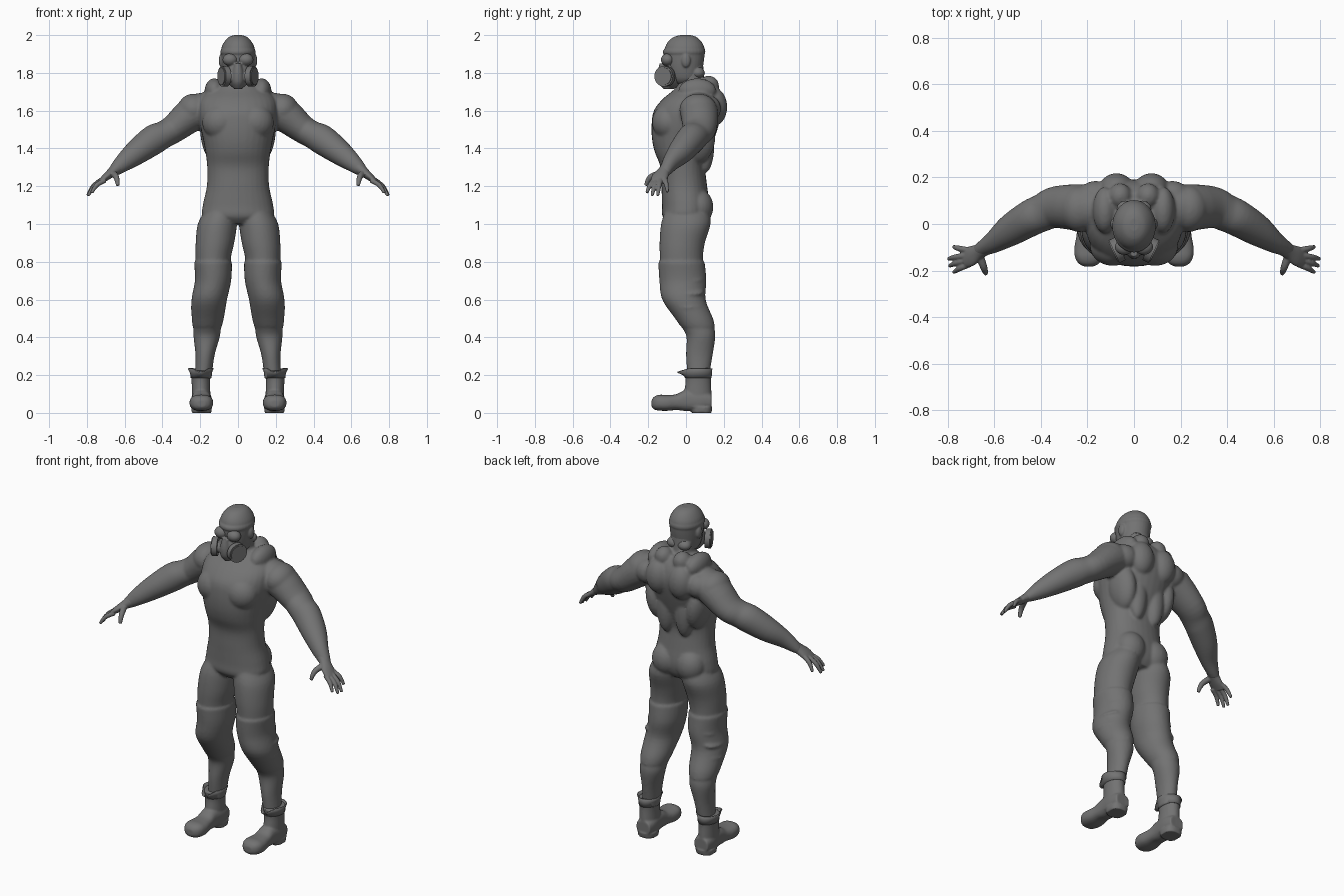
import bpy, bmesh, math
from mathutils import Vector, Matrix

grey = bpy.data.materials.new("suit_grey")
grey.diffuse_color = (0.17, 0.17, 0.17, 1)


def finish(name, bm, voxel=None, smooth=2):
    """Make an object; with a voxel size its parts fuse into one smooth skin."""
    mesh = bpy.data.meshes.new(name)
    bm.to_mesh(mesh)
    bm.free()
    mesh.materials.append(grey)
    ob = bpy.data.objects.new(name, mesh)
    bpy.context.collection.objects.link(ob)
    if voxel:
        rm = ob.modifiers.new("fuse", 'REMESH')
        rm.mode = 'VOXEL'
        rm.voxel_size = voxel
        rm.use_smooth_shade = True
        sm = ob.modifiers.new("relax", 'SMOOTH')
        sm.factor, sm.iterations = 0.5, smooth
    else:
        bpy.context.view_layer.objects.active = ob
        ob.select_set(True)
        bpy.ops.object.shade_smooth_by_angle(angle=math.radians(40))
        ob.select_set(False)
    return ob


def spline(rows, steps):
    """Catmull-Rom interpolation of section rows."""
    rows = [Vector(r) for r in rows]
    out = []
    for i in range(len(rows) - 1):
        a, b, c, d = rows[max(i - 1, 0)], rows[i], rows[i + 1], rows[min(i + 2, len(rows) - 1)]
        for k in range(steps):
            t = k / steps
            out.append(b + (c - a) * (0.5 * t) + (a * 2 - b * 5 + c * 4 - d) * (0.5 * t * t)
                       + (b * 3 - a - c * 3 + d) * (0.5 * t ** 3))
    return out + [rows[-1]]


def tube(bm, rows, u, axis=None, s=1, n=28, power=1.0, steps=4):
    """Loft through rows (x, y, z, radius along u, radius across); s=-1 mirrors in x."""
    pts = spline(rows, steps)
    rings = []
    for i, p in enumerate(pts):
        c = Vector(p[:3])
        t = Vector(axis) if axis else (Vector(pts[min(i + 1, len(pts) - 1)][:3])
                                       - Vector(pts[max(i - 1, 0)][:3])).normalized()
        w = Vector(u) - t * t.dot(Vector(u))
        w.normalize()
        v = t.cross(w)
        ring = []
        for k in range(n):
            a = 2 * math.pi * k / n
            ca, sa = math.cos(a), math.sin(a)
            q = (c + w * (p[3] * math.copysign(abs(ca) ** power, ca))
                 + v * (p[4] * math.copysign(abs(sa) ** power, sa)))
            ring.append(bm.verts.new((q.x * s, q.y, q.z)))
        rings.append(ring)
    faces = [bm.faces.new((r0[k], r0[(k + 1) % n], r1[(k + 1) % n], r1[k]))
             for r0, r1 in zip(rings, rings[1:]) for k in range(n)]
    faces += [bm.faces.new(rings[0]), bm.faces.new(rings[-1])]
    bmesh.ops.recalc_face_normals(bm, faces=faces)


def upright(bm, rows, s=1, grow=0.0, power=1.0, steps=4):
    """Vertical loft through rows (z, x, half width, front y, back y)."""
    tube(bm, [(x, (f + b) / 2, z, w + grow, (b - f) / 2 + grow) for z, x, w, f, b in rows],
         (1, 0, 0), (0, 0, 1), s, 32, power, steps)


def blob(bm, loc, size, s=1, tilt=0.0):
    m = (Matrix.Translation((loc[0] * s, loc[1], loc[2])) @ Matrix.Rotation(tilt * s, 4, 'Y')
         @ Matrix.Diagonal((*size, 1)))
    bmesh.ops.create_uvsphere(bm, u_segments=24, v_segments=16, radius=1, matrix=m)


# Body: torso, neck, muscles, legs and arms fused together
bm = bmesh.new()
upright(bm, [(1.0, 0, .10, -.09, .09), (1.04, 0, .185, -.125, .115), (1.1, 0, .186, -.127, .125),
             (1.2, 0, .165, -.13, .112), (1.3, 0, .163, -.135, .103), (1.38, 0, .172, -.165, .125),
             (1.45, 0, .185, -.18, .15), (1.53, 0, .203, -.182, .175), (1.6, 0, .21, -.17, .19),
             (1.66, 0, .20, -.125, .185), (1.71, 0, .15, -.065, .165), (1.75, 0, .08, -.03, .13)],
        power=0.92)
upright(bm, [(1.66, 0, .08, -.05, .12), (1.75, 0, .07, -.04, .1), (1.86, 0, .07, -.04, .09)])
leg = [(1.07, .09, .085, -.11, .12), (1.0, .109, .104, -.132, .13), (.9, .122, .102, -.14, .10),
       (.81, .132, .093, -.138, .09), (.7, .132, .09, -.135, .102), (.6, .152, .088, -.12, .098),
       (.5, .16, .079, -.052, .137), (.45, .163, .073, -.02, .15), (.4, .166, .069, .003, .155),
       (.3, .175, .05, .0, .14), (.18, .185, .045, .01, .12)]
arm = [(.13, .06, 1.62, .09, .08), (.23, .07, 1.59, .10, .093), (.335, .072, 1.508, .09, .076),
       (.39, .05, 1.475, .081, .072), (.445, .025, 1.447, .078, .079), (.53, -.027, 1.385, .068, .068),
       (.60, -.077, 1.33, .047, .051), (.65, -.105, 1.288, .034, .034), (.675, -.12, 1.268, .03, .022)]
for s in (1, -1):
    upright(bm, leg, s)
    # knee cover with an upper lip
    upright(bm, [(.797, .132, .092, -.139, .092), (.79, .132, .094, -.14, .094)] + leg[4:7]
            + [(.455, .163, .070, -.02, .147)], s, 0.006)
    # folds on the outside and back of the knee
    for z, x in ((.71, .165), (.64, .185), (.57, .192)):
        blob(bm, (x, .01, z), (.06, .085, .022), s, 0.25)
    tube(bm, arm, (0, 1, 0), s=s)
    blob(bm, (.235, .065, 1.605), (.085, .10, .085), s, 0.6)    # deltoid
    blob(bm, (.39, .04, 1.455), (.045, .06, .05), s, 0.7)       # upper arm
    blob(bm, (.09, -.095, 1.54), (.10, .085, .095), s, 0.2)     # chest
    blob(bm, (.135, .06, 1.46), (.062, .095, .14), s, 0.15)     # side of back
    blob(bm, (.075, .15, 1.62), (.075, .068, .10), s)           # shoulder blade
    blob(bm, (.06, .10, 1.42), (.055, .05, .15), s)             # lower back
    blob(bm, (.165, .12, 1.61), (.075, .065, .07), s)           # rear shoulder
    blob(bm, (.125, .06, 1.705), (.052, .10, .066), s)          # raised neck muscle
    blob(bm, (.06, .12, 1.73), (.05, .055, .055), s)
    blob(bm, (.08, .065, 1.09), (.085, .08, .095), s)           # buttock
finish("body", bm, 0.008, 4)

# Hands: palm, four fingers and a thumb
fingers = [((.703, -.172, 1.232), (.775, -.208, 1.165)), ((.715, -.155, 1.232), (.793, -.18, 1.15)),
           ((.72, -.135, 1.235), (.797, -.15, 1.15)), ((.712, -.112, 1.24), (.775, -.098, 1.17))]
for s, side in ((1, "left"), (-1, "right")):
    bm = bmesh.new()
    tube(bm, [(.635, -.10, 1.30, .034, .034), (.665, -.118, 1.276, .033, .026),
              (.70, -.138, 1.248, .043, .02), (.728, -.15, 1.224, .038, .013)], (0, 1, 0), s=s)
    for a, b in fingers:
        a, b = Vector(a), Vector(b)
        mid = (a + b) / 2 + Vector((.008, 0, .008))
        tube(bm, [(*a, .013, .013), (*mid, .0125, .0125), (*b, .008, .008)], (0, 1, 0), s=s, n=12)
    tube(bm, [(.665, -.13, 1.27, .018, .018), (.647, -.18, 1.253, .016, .016),
              (.64, -.202, 1.23, .013, .013), (.636, -.213, 1.203, .009, .009)], (1, 0, 0), s=s, n=12)
    finish(side + "_hand", bm, 0.004, 2)

# Boots: shaft, foot, heel block and a flared cuff
for s, side in ((1, "left"), (-1, "right")):
    bm = bmesh.new()
    upright(bm, [(.03, .193, .052, -.005, .135), (.1, .195, .049, -.01, .135),
                 (.17, .197, .049, -.002, .132), (.225, .197, .056, -.008, .136)], s)
    tube(bm, [(.193, .135, .06, .045, .04), (.193, .08, .065, .054, .055), (.194, .0, .066, .05, .056),
              (.194, -.05, .057, .053, .042), (.194, -.10, .053, .062, .042), (.194, -.14, .054, .06, .042),
              (.194, -.168, .052, .045, .034), (.194, -.182, .05, .022, .018)],
         (1, 0, 0), (0, -1, 0), s, power=0.8)
    upright(bm, [(0, .193, .052, .03, .135), (.03, .193, .055, .025, .14)], s, power=0.8)
    finish(side + "_boot", bm, 0.006, 2)

    bm = bmesh.new()
    rings = []
    for t in (0.0, 0.5, 1.0):
        ring = []
        for k in range(32):
            a = 2 * math.pi * k / 32
            front = max(0, -math.sin(a)) ** 6
            r = 1 + t * t * (0.05 + 0.25 * abs(math.cos(a)) ** 4 + 0.55 * front)
            ring.append(bm.verts.new((s * (.197 + .053 * r * math.cos(a)), .066 + .07 * r * math.sin(a),
                                      .185 + t * (.05 - .022 * front))))
        rings.append(ring)
    for r0, r1 in zip(rings, rings[1:]):
        for k in range(32):
            bm.faces.new((r0[k], r0[(k + 1) % 32], r1[(k + 1) % 32], r1[k]))
    bmesh.ops.recalc_face_normals(bm, faces=bm.faces)
    cuff = finish(side + "_boot_cuff", bm)
    cuff.modifiers.new("thickness", 'SOLIDIFY').thickness = 0.006

# Head with brow, ears and jaw
bm = bmesh.new()
upright(bm, [(1.745, 0, .05, -.07, .06), (1.77, 0, .07, -.09, .08), (1.82, 0, .082, -.105, .088),
             (1.88, 0, .088, -.115, .097), (1.93, 0, .088, -.112, .098), (1.965, 0, .072, -.095, .082),
             (1.99, 0, .048, -.065, .055), (2.0, 0, .02, -.03, .025)])
upright(bm, [(1.895, 0, .086, -.115, .095), (1.905, 0, .093, -.122, .102), (1.92, 0, .092, -.12, .102),
             (1.93, 0, .086, -.11, .096)])
for s in (1, -1):
    blob(bm, (.088, .0, 1.865), (.014, .024, .036), s)
    blob(bm, (.035, .065, 1.80), (.04, .035, .03), s)
finish("head", bm, 0.005, 3)

# Breathing mask: face piece, snout and goggle rims
bm = bmesh.new()
blob(bm, (0, -.075, 1.795), (.068, .055, .08))
tube(bm, [(0, -.09, 1.715, .022, .03), (0, -.11, 1.75, .032, .035), (0, -.115, 1.80, .03, .035),
          (0, -.115, 1.85, .018, .025)], (1, 0, 0), (0, 0, 1))
for s in (1, -1):
    blob(bm, (.042, -.098, 1.87), (.04, .035, .033), s)
    tube(bm, [(.02, -.09, 1.78, .03, .03), (.065, -.112, 1.78, .032, .032)], (0, 0, 1), s=s)
finish("mask", bm, 0.005, 2)

# Round filters: stepped drums turned outward
for s, side in ((1, "left"), (-1, "right")):
    bm = bmesh.new()
    turn = Vector((.9 * s, -.43, 0)).to_track_quat('Z', 'Y').to_matrix().to_4x4()
    for off, r, d in ((0, .054, .03), (.012, .046, .016)):
        c = Vector((.072 * s, -.112, 1.782)) + Vector((.9 * s, -.43, 0)) * off
        bmesh.ops.create_cone(bm, cap_ends=True, segments=32, radius1=r, radius2=r, depth=d,
                              matrix=Matrix.Translation(c) @ turn)
    finish(side + "_filter", bm)
